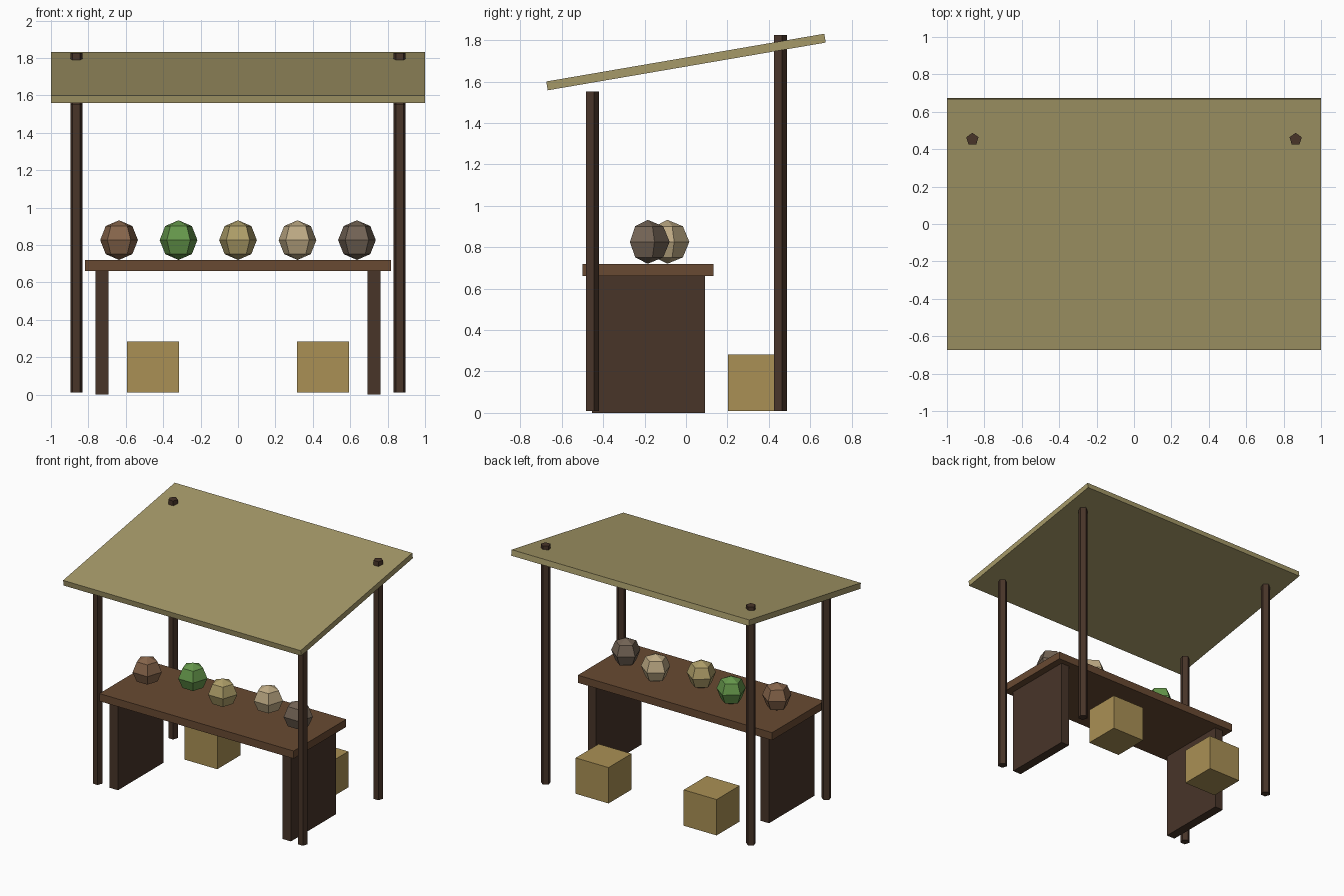
import bpy, bmesh
from mathutils import Matrix

if "Cube" in bpy.data.objects:
    bpy.data.objects.remove(bpy.data.objects["Cube"])


def material(name, rgb):
    m = bpy.data.materials.new(name)
    m.diffuse_color = (*rgb, 1.0)
    m.use_nodes = True
    m.node_tree.nodes["Principled BSDF"].inputs["Base Color"].default_value = m.diffuse_color
    return m


def add_object(name, bm, mat, loc, rot_x=0.0):
    mesh = bpy.data.meshes.new(name)
    bm.to_mesh(mesh)
    bm.free()
    mesh.materials.append(mat)
    ob = bpy.data.objects.new(name, mesh)
    ob.location = loc
    ob.rotation_euler.x = rot_x
    bpy.context.collection.objects.link(ob)
    return ob


def box(name, size, loc, mat, rot_x=0.0):
    bm = bmesh.new()
    bmesh.ops.create_cube(bm, size=1.0, matrix=Matrix.Diagonal((*size, 1.0)))
    return add_object(name, bm, mat, loc, rot_x)


def post(name, x, y, z0, z1, mat):
    bm = bmesh.new()
    bmesh.ops.create_cone(bm, cap_ends=True, segments=5, radius1=0.0345,
                          radius2=0.0345, depth=z1 - z0)
    return add_object(name, bm, mat, (x, y, (z0 + z1) / 2))


def ball(name, loc, mat):
    bm = bmesh.new()
    bmesh.ops.create_uvsphere(bm, u_segments=5, v_segments=4, radius=0.106)
    return add_object(name, bm, mat, loc)


dark_wood = material("dark_wood", (0.065, 0.035, 0.022))
counter_wood = material("counter_wood", (0.14, 0.068, 0.032))
canvas = material("canvas", (0.38, 0.32, 0.14))
crate_wood = material("crate_wood", (0.40, 0.28, 0.09))

# Sloping roof sheet
box("roof", (2.0, 1.362, 0.043), (0, 0, 1.694), canvas, 0.17)

# Counter top
box("counter_top", (1.636, 0.632, 0.058), (0, -0.183, 0.691), counter_wood)

for side, s in (("left", -1), ("right", 1)):
    # Roof posts, taller at the back
    post("front_post_" + side, s * 0.864, -0.454, 0.01, 1.551, dark_wood)
    post("back_post_" + side, s * 0.864, 0.453, 0.01, 1.825, dark_wood)
    # Panel legs under the counter
    box("counter_leg_" + side, (0.07, 0.545, 0.665), (s * 0.728, -0.181, 0.3325), dark_wood)
    # Crates behind the counter
    box("crate_" + side, (0.277, 0.277, 0.273), (s * 0.455, 0.341, 0.1465), crate_wood)

# Goods on the counter, staggered in two rows
goods = [("brown", (0.24, 0.13, 0.07)), ("green", (0.13, 0.31, 0.07)),
         ("yellow", (0.42, 0.34, 0.14)), ("cream", (0.51, 0.40, 0.23)),
         ("grey_brown", (0.17, 0.125, 0.09))]
for i, (label, rgb) in enumerate(goods):
    y = -0.09 if i % 2 else -0.185
    ball("goods_" + label, ((i - 2) * 0.318, y, 0.826), material("goods_" + label, rgb))
